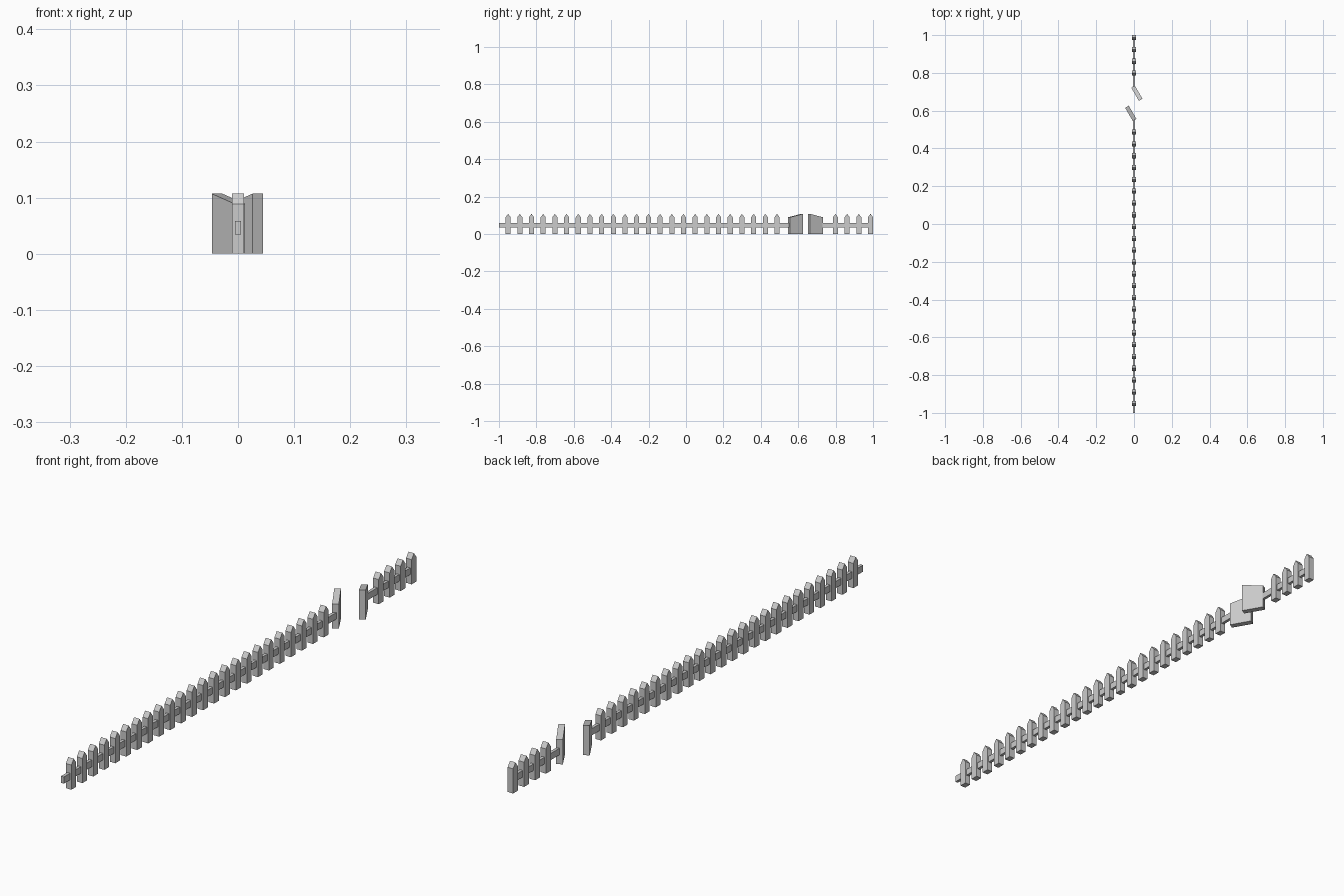
import bpy, bmesh
from math import radians
from mathutils import Matrix

if "Cube" in bpy.data.objects:
    bpy.data.objects.remove(bpy.data.objects["Cube"])

PITCH, FIRST = 0.0625, -0.951   # picket spacing and first picket position
THICK = 0.022                   # board thickness


def prism(name, profile, thick, loc=(0, 0, 0), angle=0):
    """Extrude a (y, z) profile symmetrically along x, then turn and place it."""
    bm = bmesh.new()
    face = bm.faces.new([bm.verts.new((-thick / 2, y, z)) for y, z in profile])
    ext = bmesh.ops.extrude_face_region(bm, geom=[face])
    verts = [v for v in ext["geom"] if isinstance(v, bmesh.types.BMVert)]
    bmesh.ops.translate(bm, vec=(thick, 0, 0), verts=verts)
    bmesh.ops.recalc_face_normals(bm, faces=bm.faces)
    bm.transform(Matrix.Rotation(radians(angle), 4, 'Z'))
    mesh = bpy.data.meshes.new(name)
    bm.to_mesh(mesh)
    bm.free()
    obj = bpy.data.objects.new(name, mesh)
    obj.location = loc
    bpy.context.collection.objects.link(obj)
    return obj


# Pointed pickets: long run, then the short run past the gateway
w = 0.0135
picket = [(-w, 0), (w, 0), (w, 0.089), (0, 0.107), (-w, 0.089)]
for i in list(range(24)) + list(range(28, 32)):
    prism(f"picket_{i + 1}", picket, THICK, (0, FIRST + i * PITCH, 0))

# Horizontal rails
for name, y0, y1 in (("long_rail", -1.0, 0.56), ("short_rail", 0.72, 0.998)):
    prism(name, [(y0, 0.034), (y1, 0.034), (y1, 0.058), (y0, 0.058)], 0.011)

# Pair of gate leaves swung open in opposite directions, rising to the free end
h = 0.0405
prism("gate_leaf_near", [(-h, 0), (h, 0), (h, 0.107), (-h, 0.089)],
      THICK, (-0.017, 0.5855, 0), 30)
prism("gate_leaf_far", [(-h, 0), (h, 0), (h, 0.089), (-h, 0.107)],
      THICK, (0.015, 0.6925, 0), 30)
